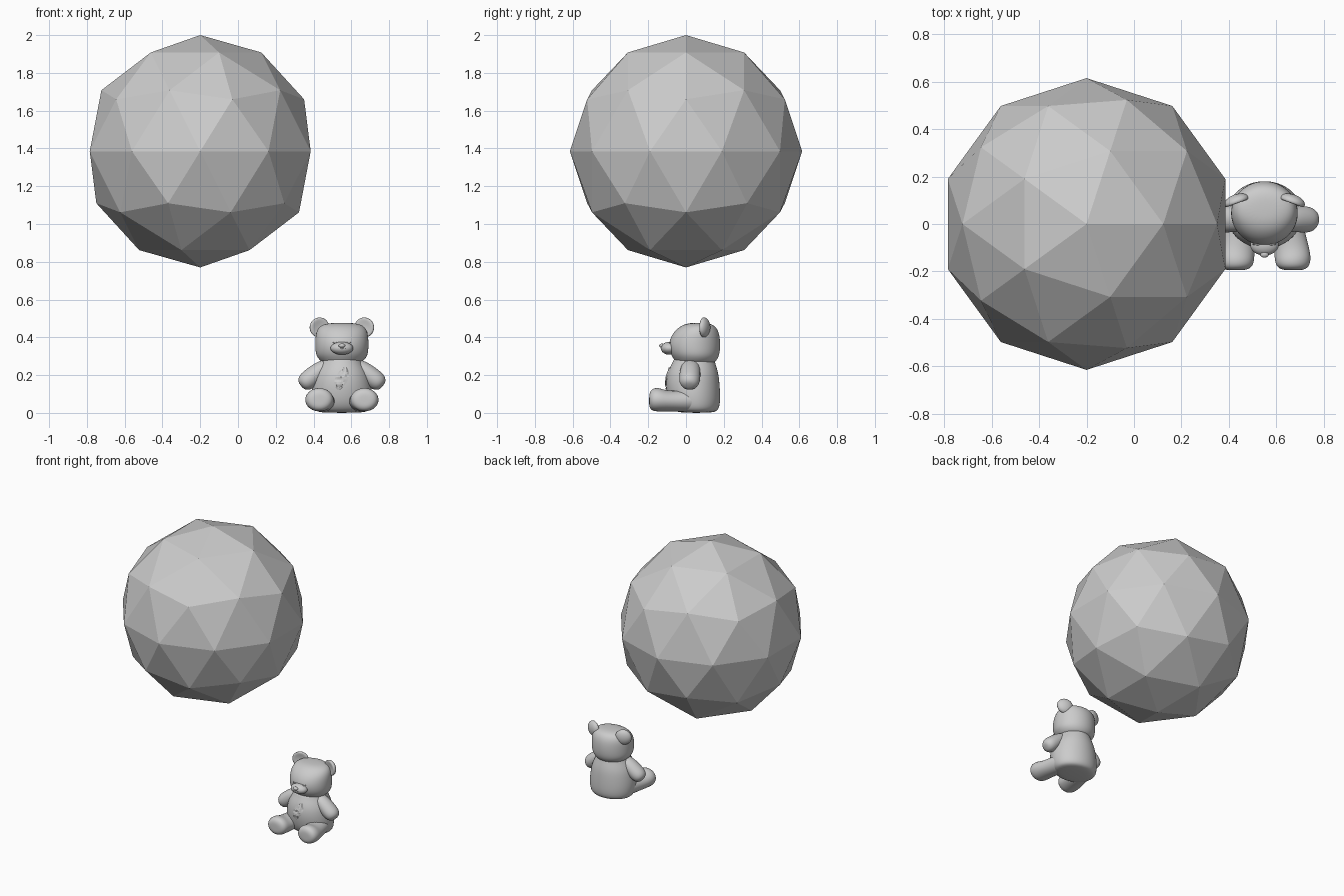
import bpy, bmesh, math, random
from mathutils import Vector, Matrix

if "Cube" in bpy.data.objects:
    bpy.data.objects.remove(bpy.data.objects["Cube"])

random.seed(4)
X0 = 0.55  # bear centre line

grey = bpy.data.materials.new("plain_grey")
grey.diffuse_color = (0.6, 0.6, 0.6, 1)
grey.use_nodes = True
grey.node_tree.nodes["Principled BSDF"].inputs["Base Color"].default_value = grey.diffuse_color


def finish(name, bm, smooth=True, levels=0):
    bmesh.ops.recalc_face_normals(bm, faces=bm.faces)
    for f in bm.faces:
        f.smooth = smooth
    me = bpy.data.meshes.new(name)
    bm.to_mesh(me)
    bm.free()
    me.materials.append(grey)
    ob = bpy.data.objects.new(name, me)
    bpy.context.collection.objects.link(ob)
    if levels:
        m = ob.modifiers.new("subdivision", 'SUBSURF')
        m.levels = m.render_levels = levels
    return ob


def loft(name, rings, n=16, levels=2):
    """Skin rings given as (centre, half-axis u, half-axis v)."""
    bm = bmesh.new()
    loops = []
    for c, u, v in rings:
        loops.append([bm.verts.new(c + u * math.cos(a) + v * math.sin(a))
                      for a in (2 * math.pi * i / n for i in range(n))])
    for a, b in zip(loops, loops[1:]):
        for i in range(n):
            j = (i + 1) % n
            bm.faces.new((a[i], a[j], b[j], b[i]))
    bm.faces.new(loops[0])
    bm.faces.new(loops[-1])
    return finish(name, bm, True, levels)


def trunk(name, table):
    """Upright form from rows of (z, half width, front y, back y)."""
    return loft(name, [(Vector((X0, (f + b) / 2, z)), Vector((w * 1.02, 0, 0)),
                        Vector((0, (b - f) / 2 * 1.02, 0))) for z, w, f, b in table], 20)


def limb(name, path, side=1, n=12, levels=2):
    """Tube along rows of (x, y, z, half width, half height)."""
    pts = [Vector((X0 + side * p[0], p[1], p[2])) for p in path]
    rings = []
    for i, p in enumerate(path):
        t = (pts[min(i + 1, len(pts) - 1)] - pts[max(i - 1, 0)]).normalized()
        u = t.cross(Vector((0, 0, 1))).normalized()
        rings.append((pts[i], u * p[3], u.cross(t) * p[4]))
    return loft(name, rings, n, levels)


def ellipsoid(name, loc, radii, dent=0, tilt=0):
    bm = bmesh.new()
    bmesh.ops.create_uvsphere(bm, u_segments=24, v_segments=16, radius=1)
    for v in bm.verts:
        r = math.hypot(v.co.x, v.co.z)
        if v.co.y < 0 and dent:
            v.co.y += dent * max(0, 1 - r * r)
        v.co = Vector((v.co.x * radii[0], v.co.y * radii[1], v.co.z * radii[2]))
    bm.transform(Matrix.Translation((X0 + loc[0], loc[1], loc[2])) @ Matrix.Rotation(tilt, 4, 'Z'))
    return finish(name, bm)


# Faceted ball floating above
bm = bmesh.new()
bmesh.ops.create_icosphere(bm, subdivisions=2, radius=0.615)
bm.transform(Matrix.Translation((-0.2, 0, 1.385)))
finish("faceted_ball", bm, smooth=False)

# Body and head
BODY = [(0.0, 0.11, -0.03, 0.14), (0.012, 0.145, -0.065, 0.17), (0.05, 0.157, -0.088, 0.18),
        (0.10, 0.16, -0.10, 0.18), (0.15, 0.155, -0.105, 0.177), (0.20, 0.145, -0.10, 0.172),
        (0.24, 0.125, -0.085, 0.162), (0.27, 0.107, -0.068, 0.152), (0.30, 0.10, -0.06, 0.145)]
trunk("bear_body", BODY)
trunk("bear_head", [
    (0.255, 0.09, -0.045, 0.14), (0.28, 0.118, -0.06, 0.163), (0.305, 0.136, -0.078, 0.175),
    (0.34, 0.14, -0.09, 0.18), (0.38, 0.14, -0.088, 0.18), (0.42, 0.137, -0.07, 0.175),
    (0.45, 0.125, -0.042, 0.162), (0.469, 0.10, -0.01, 0.14), (0.477, 0.05, 0.03, 0.10)])

# Snout and nose
ellipsoid("snout", (0, -0.088, 0.342), (0.06, 0.045, 0.034))
ellipsoid("nose", (0, -0.128, 0.356), (0.018, 0.014, 0.011))

# Paired parts
for side, tag in ((-1, "left"), (1, "right")):
    ellipsoid(tag + "_ear", (side * 0.118, 0.095, 0.452), (0.055, 0.03, 0.053), 0.9, side * -0.35)
    limb(tag + "_arm", [
        (0.06, 0.03, 0.262, 0.03, 0.025), (0.08, 0.025, 0.25, 0.05, 0.04),
        (0.12, 0.022, 0.222, 0.056, 0.05), (0.16, 0.02, 0.188, 0.059, 0.054),
        (0.19, 0.018, 0.165, 0.056, 0.052), (0.208, 0.017, 0.15, 0.043, 0.04),
        (0.217, 0.016, 0.143, 0.02, 0.02)], side)
    limb(tag + "_leg", [
        (0.085, 0.08, 0.065, 0.05, 0.05), (0.09, 0.04, 0.066, 0.068, 0.062),
        (0.103, -0.04, 0.062, 0.07, 0.057), (0.115, -0.11, 0.063, 0.077, 0.057),
        (0.12, -0.15, 0.07, 0.08, 0.066), (0.121, -0.178, 0.072, 0.072, 0.062),
        (0.121, -0.192, 0.073, 0.052, 0.044), (0.121, -0.195, 0.073, 0.025, 0.02)], side)
    # Closed eye
    limb(tag + "_eye", [(0.036 + 0.014 * k, -0.086 + 0.002 * k, 0.37 + 0.005 * k * k, 0.004, 0.003)
                        for k in (-1, -0.5, 0, 0.5, 1)], side, 6, 1)
    # Half of the smile
    limb(tag + "_mouth", [(0.011 + 0.011 * k, -0.131 + 0.004 * (k + 1) ** 2 / 4, 0.339 + 0.005 * k * k,
                           0.004, 0.003) for k in (-1, -0.5, 0, 0.5, 1)], side, 6, 1)


# Crumpled patch on the belly, following the body surface
def belly_y(x, z):
    for a, b in zip(BODY, BODY[1:]):
        if a[0] <= z <= b[0]:
            t = (z - a[0]) / (b[0] - a[0])
            w, f, k = (a[i] + (b[i] - a[i]) * t for i in (1, 2, 3))
            return (f + k) / 2 - (k - f) / 2 * math.sqrt(1 - (x / w) ** 2)


bm = bmesh.new()
bmesh.ops.create_grid(bm, x_segments=6, y_segments=9, size=1)
for v in bm.verts:
    s, t = v.co.x, v.co.y
    x = 0.036 * s * (1 - 0.75 * abs(t) ** 2) + 0.018 * t
    z = 0.183 + 0.058 * t
    v.co = Vector((X0 + x, belly_y(x, z) - random.uniform(0.0, 0.008), z))
finish("belly_patch", bm, smooth=False)
